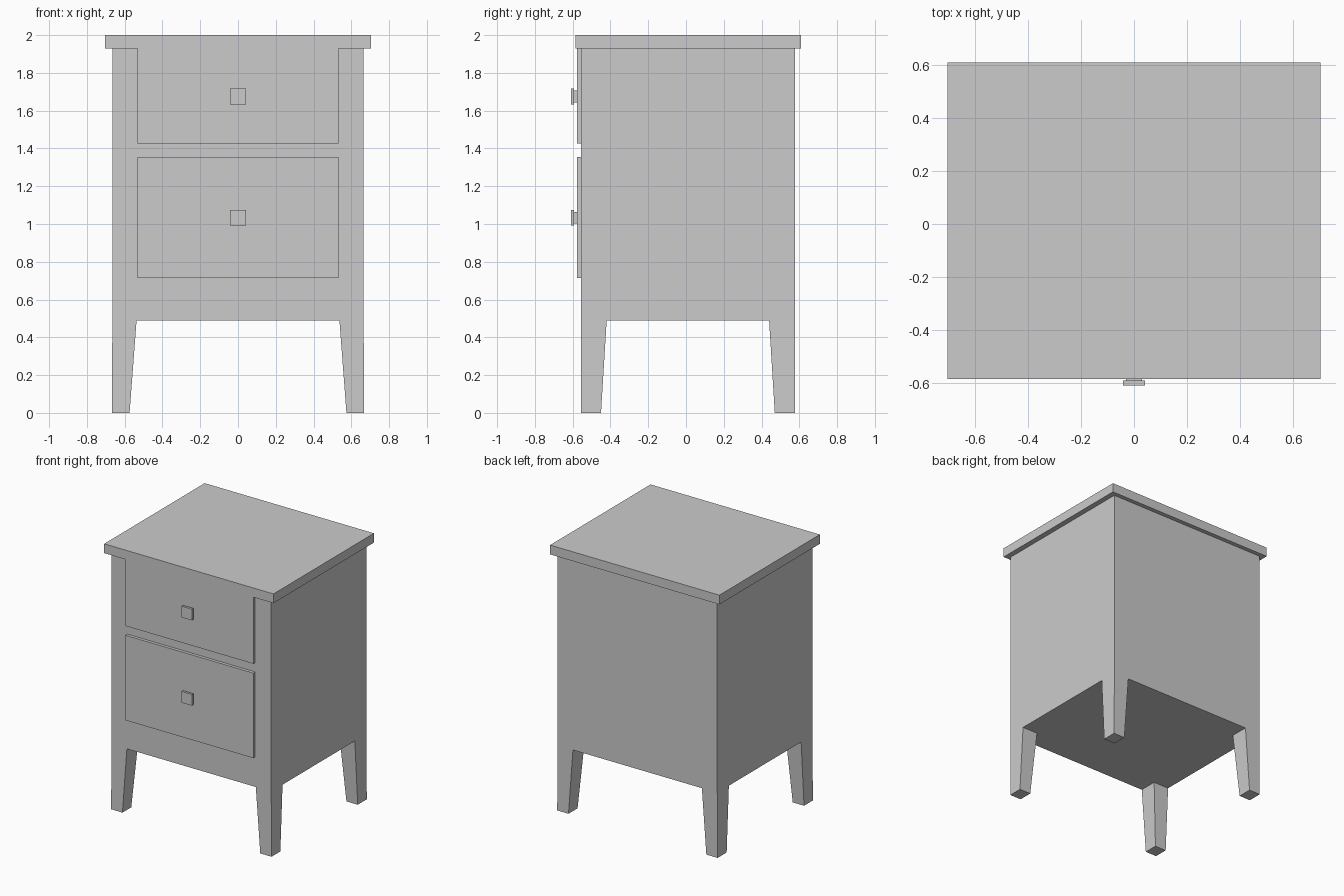
import bpy, bmesh

if "Cube" in bpy.data.objects:
    bpy.data.objects.remove(bpy.data.objects["Cube"])


def finish(bm, name):
    bmesh.ops.recalc_face_normals(bm, faces=bm.faces)
    mesh = bpy.data.meshes.new(name)
    bm.to_mesh(mesh)
    bm.free()
    obj = bpy.data.objects.new(name, mesh)
    bpy.context.collection.objects.link(obj)
    return obj


def box(name, x, y, z):
    bm = bmesh.new()
    bmesh.ops.create_cube(bm, size=1)
    for v in bm.verts:
        for i, (lo, hi) in enumerate((x, y, z)):
            v.co[i] = lo if v.co[i] < 0 else hi
    return finish(bm, name)


# Cabinet body with four tapered legs, as one shell
LEG_TOP, BODY_TOP = 0.49, 1.93
xs = (-0.665, -0.537, 0.537, 0.665)
ys = (-0.555, -0.42, 0.44, 0.578)
foot_x = (-0.668, -0.574, 0.574, 0.668)
foot_y = (-0.555, -0.45, 0.47, 0.578)

bm = bmesh.new()
grid = [[bm.verts.new((x, y, LEG_TOP)) for y in ys] for x in xs]
cells = {}
for i in range(3):
    for j in range(3):
        cells[i, j] = bm.faces.new((grid[i][j], grid[i + 1][j],
                                    grid[i + 1][j + 1], grid[i][j + 1]))

# Walls and closed top, raised from the underside
raised = bmesh.ops.extrude_face_region(bm, geom=list(cells.values()), use_keep_orig=True)
for v in raised["geom"]:
    if isinstance(v, bmesh.types.BMVert):
        v.co.z = BODY_TOP

# Legs, drawn down from the corner cells
for i in (0, 2):
    for j in (0, 2):
        foot = bmesh.ops.extrude_discrete_faces(bm, faces=[cells[i, j]])["faces"][0]
        for v in foot.verts:
            a = min(range(4), key=lambda k: abs(xs[k] - v.co.x))
            b = min(range(4), key=lambda k: abs(ys[k] - v.co.y))
            v.co = (foot_x[a], foot_y[b], 0)
finish(bm, "cabinet_body")

# Overhanging top
box("table_top", (-0.705, 0.705), (-0.585, 0.61), (BODY_TOP, 2.0))

# Drawer fronts with square knobs on short stems
for name, z0, z1, zk in (("upper", 1.425, BODY_TOP, 1.675), ("lower", 0.715, 1.355, 1.033)):
    box(name + "_drawer_front", (-0.532, 0.532), (-0.578, -0.55), (z0, z1))
    box(name + "_knob_stem", (-0.031, 0.031), (-0.593, -0.575), (zk - 0.031, zk + 0.031))
    box(name + "_knob", (-0.042, 0.042), (-0.61, -0.592), (zk - 0.042, zk + 0.042))
